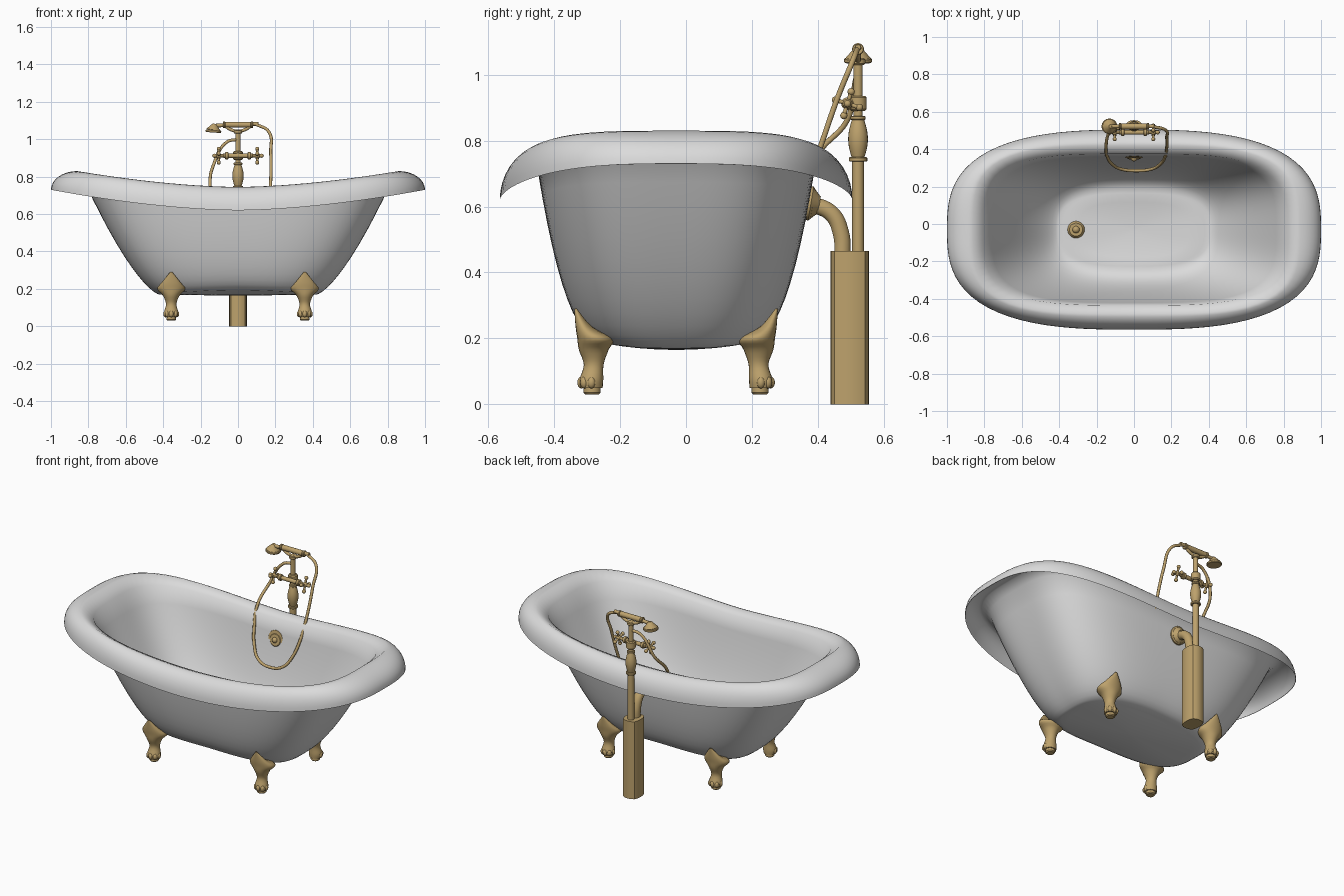
import bpy, bmesh, math
from math import sin, cos, pi, tau
from mathutils import Vector

if "Cube" in bpy.data.objects:
    bpy.data.objects.remove(bpy.data.objects["Cube"])

TUB_Y = -0.03
FOOT_X = 0.357
RISER_Y = 0.522
TAP_Y = 0.49
VALVE_Z = 0.912
SHOWER_Z = 1.078


def material(name, rgb):
    mat = bpy.data.materials.new(name)
    mat.use_nodes = True
    mat.diffuse_color = (*rgb, 1)
    shader = mat.node_tree.nodes["Principled BSDF"]
    shader.inputs["Base Color"].default_value = (*rgb, 1)
    return mat


enamel = material("white enamel", (0.71, 0.71, 0.71))
brass = material("brass", (0.51, 0.36, 0.15))


def shade(ob, degrees):
    bpy.ops.object.select_all(action="DESELECT")
    ob.select_set(True)
    bpy.context.view_layer.objects.active = ob
    if ob.type == "CURVE":
        bpy.ops.object.convert(target="MESH")
    bpy.ops.object.shade_smooth_by_angle(angle=math.radians(degrees))


def link(name, data, mat, degrees):
    data.materials.append(mat)
    ob = bpy.data.objects.new(name, data)
    bpy.context.collection.objects.link(ob)
    shade(ob, degrees)


def finish(name, bm, mat, degrees=40):
    bmesh.ops.recalc_face_normals(bm, faces=bm.faces)
    mesh = bpy.data.meshes.new(name)
    bm.to_mesh(mesh)
    bm.free()
    link(name, mesh, mat, degrees)


def loft(bm, rings):
    """Skin a list of point rings and cap both ends."""
    loops = [[bm.verts.new(point) for point in ring] for ring in rings]
    for lower, upper in zip(loops, loops[1:]):
        for i in range(len(lower)):
            bm.faces.new((lower[i - 1], lower[i], upper[i], upper[i - 1]))
    bm.faces.new(loops[0])
    bm.faces.new(loops[-1])


def oval(length, width, squareness=2, count=20):
    """Superellipse outline, spaced evenly by angle."""
    points = []
    for i in range(count):
        c, s = cos(tau * i / count), sin(tau * i / count)
        reach = (abs(c) ** squareness + abs(s) ** squareness) ** (-1 / squareness)
        points.append((length * reach * c, width * reach * s))
    return points


def spline(knots, steps=4):
    """Smooth a short list of tuples by Catmull-Rom interpolation."""
    knots = [Vector(knot) for knot in knots]
    padded = [knots[0]] + knots + [knots[-1]]
    result = []
    for a, b, c, d in zip(padded, padded[1:], padded[2:], padded[3:]):
        for step in range(steps):
            t = step / steps
            result.append(b + (c - a) * t / 2 + (a * 2 - b * 5 + c * 4 - d) * t * t / 2
                          + (b * 3 - a - c * 3 + d) * t ** 3 / 2)
    return result + [knots[-1]]


def turned(name, profile, base, axis=(0, 0, 1)):
    """Lathe of (radius, height) pairs along an axis."""
    turn = Vector((0, 0, 1)).rotation_difference(Vector(axis))
    bm = bmesh.new()
    loft(bm, [[Vector(base) + turn @ Vector((x, y, height)) for x, y in oval(radius, radius)]
              for radius, height in profile])
    finish(name, bm, brass)


def rod(name, start, end, radius, end_radius=None):
    """Straight or tapered bar with softened ends."""
    tip = end_radius or radius
    axis = Vector(end) - Vector(start)
    soft = min(radius, tip, axis.length) / 5
    turned(name, [(radius - soft, 0), (radius, soft), (tip, axis.length - soft),
                  (tip - soft, axis.length)], start, axis)


def ball(name, center, radius):
    bm = bmesh.new()
    bmesh.ops.create_uvsphere(bm, u_segments=14, v_segments=10, radius=radius)
    bmesh.ops.translate(bm, verts=bm.verts, vec=center)
    finish(name, bm, brass, 60)


def tube(name, points, radius):
    curve = bpy.data.curves.new(name, "CURVE")
    curve.dimensions = "3D"
    curve.bevel_depth = radius
    curve.bevel_resolution = 3
    curve.resolution_u = 8
    curve.use_fill_caps = True
    path = curve.splines.new("BEZIER")
    path.bezier_points.add(len(points) - 1)
    for knot, point in zip(path.bezier_points, points):
        knot.co = point
        knot.handle_left_type = knot.handle_right_type = "AUTO"
    link(name, curve, brass, 40)


# Bathtub rings: half length, half width, height at sides, height at ends, squareness
def floor_ring(spread, lift):
    height = 0.165 + lift
    return (0.42 * spread, 0.21 * spread, height + 0.025 * spread ** 2,
            height + 0.005 * spread ** 2, 3)


def wall_ring(rise, inset):
    return (0.42 + 0.4 * rise ** 0.7 - inset, 0.21 + 0.21 * rise ** 0.4 - inset,
            0.19 + 0.52 * rise + inset, 0.17 + 0.6 * rise + inset, 3 + 0.6 * rise)


def rim_ring(roll, drop):
    out, up = sin(roll), cos(roll)
    return (0.86 + 0.14 * out, 0.45 + 0.085 * out, 0.62 + 0.125 * up - drop,
            0.73 + 0.1 * up - drop, 3.6 - 0.8 * out)


spreads = [0.05, 0.35, 0.7, 0.9]
rises = [(step / 12) ** 2 for step in range(13)]
rolls = [pi / 2 * step / 8 for step in range(9)]
rings = [floor_ring(spread, 0) for spread in spreads]
rings += [wall_ring(rise, 0) for rise in rises]
rings += [rim_ring(roll, 0.02) for roll in rolls[:-1]]
rings += [rim_ring(roll, 0) for roll in reversed(rolls)]
rings += [wall_ring(rise, 0.015) for rise in reversed(rises)]
rings += [floor_ring(spread, 0.02) for spread in reversed(spreads)]
bm = bmesh.new()
loft(bm, [[(x, y + TUB_Y, side + (end - side) * abs(x / length) ** 1.7)
           for x, y in oval(length, width, square, 96)]
          for length, width, side, end, square in rings])
finish("bathtub", bm, enamel, 60)

# Claw feet: height, distance from tub centre line, half width, half depth
leg = spline([(0.05, 0.257, 0.034, 0.034), (0.075, 0.257, 0.038, 0.036),
              (0.12, 0.25, 0.028, 0.03), (0.165, 0.25, 0.045, 0.045),
              (0.2, 0.245, 0.075, 0.055), (0.235, 0.28, 0.05, 0.025),
              (0.29, 0.305, 0.006, 0.004)])
for sx, side in ((1, "left"), (-1, "right")):
    for sy, end in ((-1, "front"), (1, "back")):
        name = f"{end}_{side}_foot"
        bm = bmesh.new()
        loft(bm, [[(sx * FOOT_X + x, TUB_Y + sy * away + y, height)
                   for x, y in oval(width, depth)] for height, away, width, depth in leg])
        # Toes around the outer side of the paw
        for toe in range(5):
            turn = pi * toe / 4
            verts = bmesh.ops.create_uvsphere(bm, u_segments=10, v_segments=8,
                                              radius=0.013)["verts"]
            bmesh.ops.scale(bm, verts=verts, vec=(1, 1, 1.4))
            bmesh.ops.translate(bm, verts=verts, vec=(
                sx * FOOT_X + 0.03 * cos(turn), TUB_Y + sy * (0.257 + 0.03 * sin(turn)), 0.066))
        finish(name, bm, brass, 50)
        ankle = Vector((sx * FOOT_X, TUB_Y + sy * 0.255, 0.03))
        rod(name + "_pad", ankle, ankle + Vector((0, 0, 0.03)), 0.026)

# Floor column that hides the pipes
bm = bmesh.new()
loft(bm, [[(x, y + 0.497, height) for x, y in oval(0.047, 0.058, 3, 16)]
          for height in (0, 0.465)])
finish("floor_column", bm, brass, 30)

# Overflow pipe bending into its flange, and the round plates inside the tub
tube("overflow_pipe", [(0, 0.475, 0.44), (0, 0.47, 0.52), (0, 0.44, 0.58), (0, 0.37, 0.61)],
     0.026)
rod("overflow_flange", (0, 0.355, 0.613), (0, 0.385, 0.608), 0.052)
rod("overflow_collar", (0, 0.38, 0.609), (0, 0.405, 0.605), 0.045, 0.03)
rod("overflow_plate", (0, 0.375, 0.6), (0, 0.35, 0.605), 0.046, 0.038)
ball("overflow_knob", (0, 0.35, 0.605), 0.016)
rod("drain", (TUB_Y - 0.28, TUB_Y, 0.18), (TUB_Y - 0.28, TUB_Y, 0.205), 0.047, 0.04)
ball("drain_knob", (TUB_Y - 0.28, TUB_Y, 0.2), 0.02)


# Riser with a vase-shaped sleeve, collars and valve body
def riser_part(name, bottom, top, radius):
    rod(name, (0, RISER_Y, bottom), (0, RISER_Y, top), radius)


riser_part("lower_riser", 0.46, 0.75, 0.018)
riser_part("upper_riser", 0.86, 1.04, 0.014)
riser_part("lower_collar", 0.736, 0.75, 0.028)
riser_part("upper_collar", 0.863, 0.875, 0.023)
riser_part("valve_body", 0.89, 0.936, 0.026)
riser_part("riser_cap", 1.03, 1.05, 0.022)
turned("riser_vase", [(0.018 + 0.012 * sin(pi * step / 10), 0.12 * step / 10)
                      for step in range(11)], (0, RISER_Y, 0.745))
rod("valve_bar", (-0.08, TAP_Y, VALVE_Z), (0.08, TAP_Y, VALVE_Z), 0.012)
rod("valve_link", (0, TAP_Y, VALVE_Z), (0, RISER_Y, VALVE_Z), 0.014)

# Cross-handled taps
for sx, side in ((1, "left"), (-1, "right")):
    def along(distance):
        return Vector((sx * distance, TAP_Y, VALVE_Z))

    rod(side + "_tap_nut", along(0.05), along(0.07), 0.019)
    rod(side + "_tap_stem", along(0.07), along(0.125), 0.009)
    ball(side + "_tap_hub", along(0.103), 0.015)
    ball(side + "_tap_end", along(0.127), 0.011)
    for arm in range(4):
        turn = pi / 2 * arm + 0.3
        reach = Vector((0, sin(turn), cos(turn)))
        rod(side + "_tap_spoke", along(0.103), along(0.103) + reach * 0.035, 0.005, 0.007)
        ball(side + "_tap_ball", along(0.103) + reach * 0.038, 0.011)

# Cradle holding the hand shower
tube("cradle", [(x, RISER_Y, 1.043 + 6 * x * x) for x in (-0.065, -0.04, 0, 0.04, 0.065)], 0.009)
rod("shower_stem", (-0.12, RISER_Y, SHOWER_Z - 0.005), (0.11, RISER_Y, SHOWER_Z + 0.005), 0.01)
rod("shower_grip", (-0.07, RISER_Y, SHOWER_Z), (0.07, RISER_Y, SHOWER_Z), 0.0155)
for x, side in ((0.075, "left"), (-0.075, "right")):
    rod(side + "_grip_ring", (x - 0.006, RISER_Y, SHOWER_Z), (x + 0.006, RISER_Y, SHOWER_Z), 0.018)
rod("shower_face", (-0.132, RISER_Y, 1.036), (-0.131, RISER_Y, 1.05), 0.042)
rod("shower_bell", (-0.131, RISER_Y, 1.048), (-0.125, RISER_Y, 1.083), 0.038, 0.012)

# Hose leaving the riser, looping down into the tub and returning to the hand shower
loop = []
for step in range(9):
    turn = pi * step / 8
    across = math.copysign(abs(cos(turn)) ** 0.7, -cos(turn))
    loop.append((0.012 + 0.162 * across, 0.4 - 0.115 * sin(turn), 0.76 - 0.29 * sin(turn)))
tube("shower_hose", [(0, RISER_Y, 1), (-0.06, 0.515, 0.985), (-0.132, 0.488, 0.86)] + loop
     + [(0.175, 0.46, 0.93), (0.165, 0.505, 1.04), (0.09, RISER_Y, SHOWER_Z + 0.005)], 0.0085)
